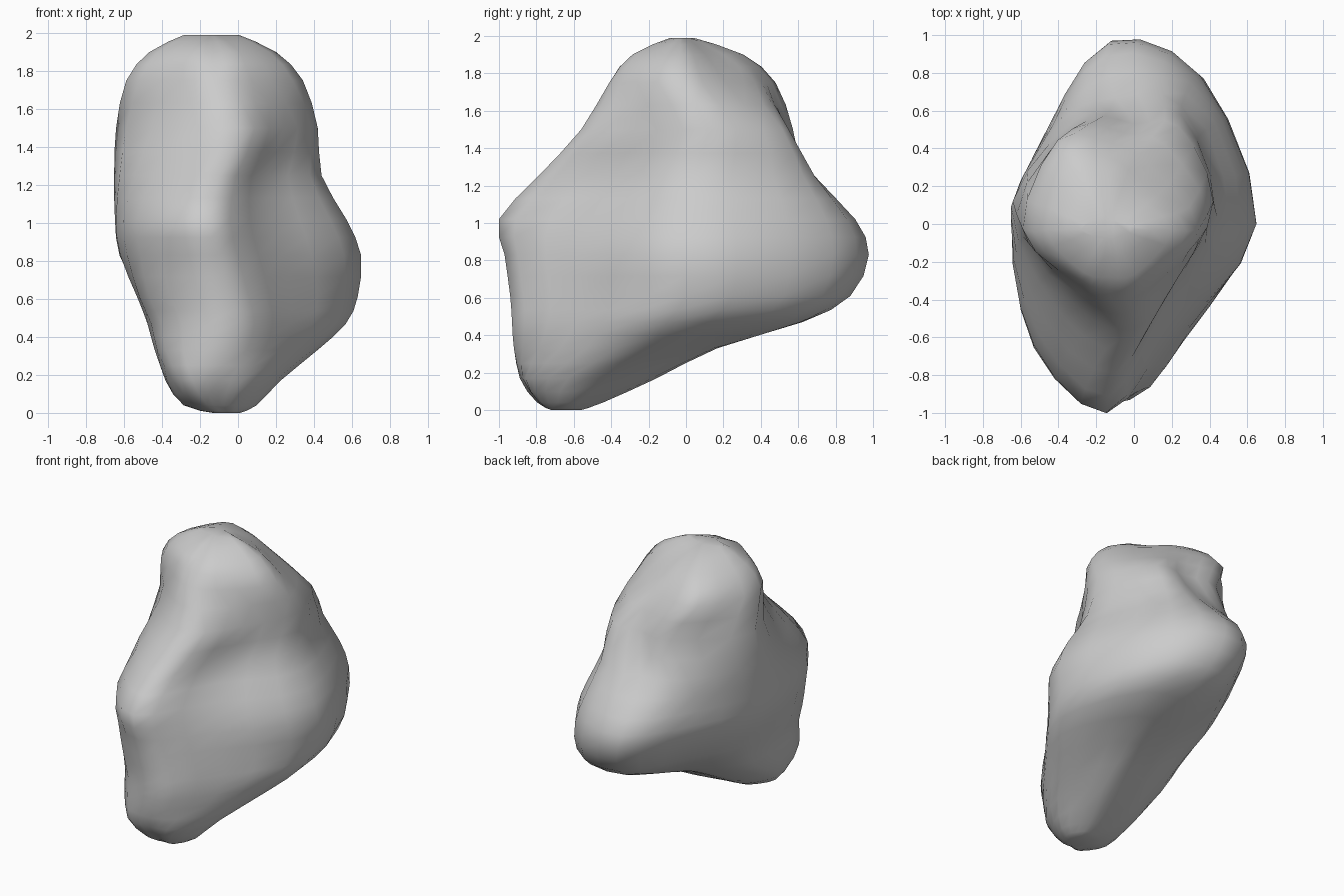
import bpy, bmesh, math
from mathutils import Vector

if "Cube" in bpy.data.objects:
    bpy.data.objects.remove(bpy.data.objects["Cube"])

# Horizontal slices: z, centre x, centre y, then radii E NE N NW W SW S SE
SLICES = [
    (0.00, -.06, -.64, .12, .10, .08, .10, .12, .10, .08, .10),
    (0.04, -.10, -.63, .33, .24, .18, .22, .31, .22, .15, .20),
    (0.17, -.10, -.52, .54, .48, .33, .38, .47, .47, .36, .42),
    (0.33, -.05, -.22, .78, .52, .33, .36, .62, .78, .70, .64),
    (0.47, -.02, -.10, .98, .90, .69, .50, .74, .90, .83, .70),
    (0.61, -.06, 0.00, 1.15, 1.03, .86, .62, .76, .96, .94, .80),
    (0.83, -.12, 0.00, 1.28, 1.11, .97, .74, .84, .93, .97, .82),
    (1.02, -.15, 0.00, 1.20, 1.06, .89, .71, .83, .90, 1.0, .76),
    (1.25, -.10, 0.04, .90, .83, .63, .70, .92, .82, .83, .60),
    (1.50, 0.00, 0.12, .70, .56, .41, .60, 1.07, .76, .68, .56),
    (1.75, -.12, -.03, .77, .48, .46, .67, .78, .41, .38, .45),
    (1.90, -.13, -.03, .55, .27, .29, .45, .56, .32, .25, .33),
    (1.99, -.14, -.03, .24, .07, .05, .10, .24, .07, .05, .07),
]
AROUND, UP = 3, 2   # steps between control points


def spline(a, b, c, d, t):
    return 0.5 * (2 * b + (c - a) * t + (2 * a - 5 * b + 4 * c - d) * t * t
                  + (3 * b - a - 3 * c + d) * t ** 3)


def ring(row):
    z, cx, cy, *radii = row
    pts = [Vector((cx + .6 * r * math.cos(i * math.pi / 4),
                   cy + r * math.sin(i * math.pi / 4), z)) for i, r in enumerate(radii)]
    return [spline(pts[i - 1], pts[i], pts[(i + 1) % 8], pts[(i + 2) % 8], s / AROUND)
            for i in range(8) for s in range(AROUND)]


# Loft the slices into one closed boulder
rings = [ring(row) for row in SLICES]
last = len(rings) - 1
levels = []
for k in range(last):
    quad = [rings[max(0, min(last, k + o))] for o in (-1, 0, 1, 2)]
    for s in range(UP):
        levels.append([spline(*p, s / UP) for p in zip(*quad)])
levels.append(rings[last])

bm = bmesh.new()
grid = [[bm.verts.new(p) for p in level] for level in levels]
n = len(grid[0])
for lo, hi in zip(grid, grid[1:]):
    for i in range(n):
        j = (i + 1) % n
        bm.faces.new((lo[i], lo[j], hi[j], hi[i]))
bm.faces.new(grid[0][::-1])
bm.faces.new(grid[-1])
bmesh.ops.recalc_face_normals(bm, faces=bm.faces)
for v in bm.verts:
    v.co.z = max(0, min(2, v.co.z))
for f in bm.faces:
    f.smooth = True

mesh = bpy.data.meshes.new("boulder")
bm.to_mesh(mesh)
bm.free()
boulder = bpy.data.objects.new("boulder", mesh)
bpy.context.collection.objects.link(boulder)
